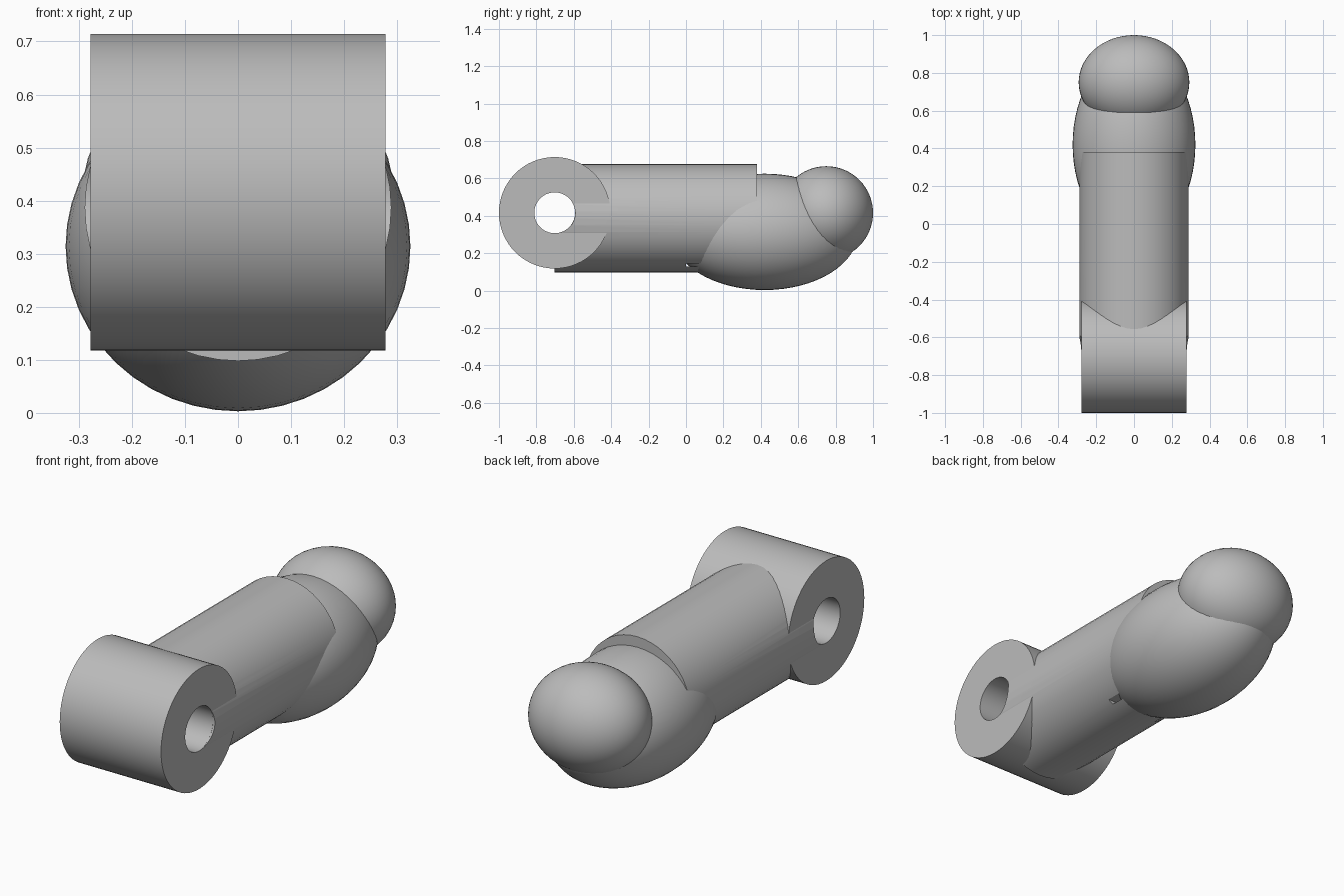
import bpy
from math import radians, pi

cube = bpy.data.objects.get("Cube")
if cube:
    bpy.data.objects.remove(cube, do_unlink=True)

grey = bpy.data.materials.new("plain grey")
grey.use_nodes = True
colour = (0.5, 0.5, 0.5, 1)
grey.diffuse_color = colour
grey.node_tree.nodes["Principled BSDF"].inputs["Base Color"].default_value = colour


def finish(name):
    """Name the active object, bake its transform and colour it."""
    ob = bpy.context.object
    ob.name = name
    bpy.ops.object.transform_apply(location=False, rotation=True, scale=True)
    ob.data.materials.append(grey)
    return ob


def cylinder(name, radius, length, centre, rotation, sides=64):
    bpy.ops.mesh.primitive_cylinder_add(vertices=sides, radius=radius, depth=length,
                                        location=centre, rotation=rotation)
    return finish(name)


def ellipsoid(name, radii, centre):
    bpy.ops.mesh.primitive_uv_sphere_add(segments=48, ring_count=32, radius=1,
                                         location=centre, rotation=(pi / 2, 0, 0))
    # the poles point along y, so local y is z and local z is y
    bpy.context.object.scale = (radii[0], radii[2], radii[1])
    return finish(name)


def select(ob):
    bpy.ops.object.select_all(action='DESELECT')
    ob.select_set(True)
    bpy.context.view_layer.objects.active = ob


def cut(target, cutter):
    cutter.hide_render = True
    mod = target.modifiers.new("cut", 'BOOLEAN')
    mod.operation = 'DIFFERENCE'
    mod.solver = 'EXACT'
    mod.object = cutter
    select(target)
    bpy.ops.object.modifier_apply(modifier=mod.name)
    bpy.data.objects.remove(cutter, do_unlink=True)


ACROSS = (0, pi / 2, 0)
ALONG = (pi / 2, 0, 0)
PIN = (0, -0.702, 0.416)

# Hinge barrel with its pin hole
hinge = cylinder("hinge_barrel", 0.298, 0.556, PIN, ACROSS)
cut(hinge, cylinder("pin_cutter", 0.109, 1, PIN, ACROSS))

# Round shaft, pierced by the pin hole and a thin slot underneath
shaft = cylinder("shaft", 0.289, 1.082, (0, -0.161, 0.387), ALONG, 48)
cut(shaft, cylinder("pin_cutter", 0.11, 1, PIN, ACROSS))
bpy.ops.mesh.primitive_cube_add(size=1, location=(0, 0.06, 0.138))
bpy.context.object.scale = (1, 0.12, 0.016)
cut(shaft, finish("slot_cutter"))

# Swollen pad and rounded tip
pad = ellipsoid("pad", (0.325, 0.5, 0.311), (0, 0.42, 0.314))
tip = ellipsoid("tip", (0.293, 0.25, 0.25), (0, 0.75, 0.415))

for part in (hinge, shaft, pad, tip):
    select(part)
    bpy.ops.object.shade_smooth_by_angle(angle=radians(30))
